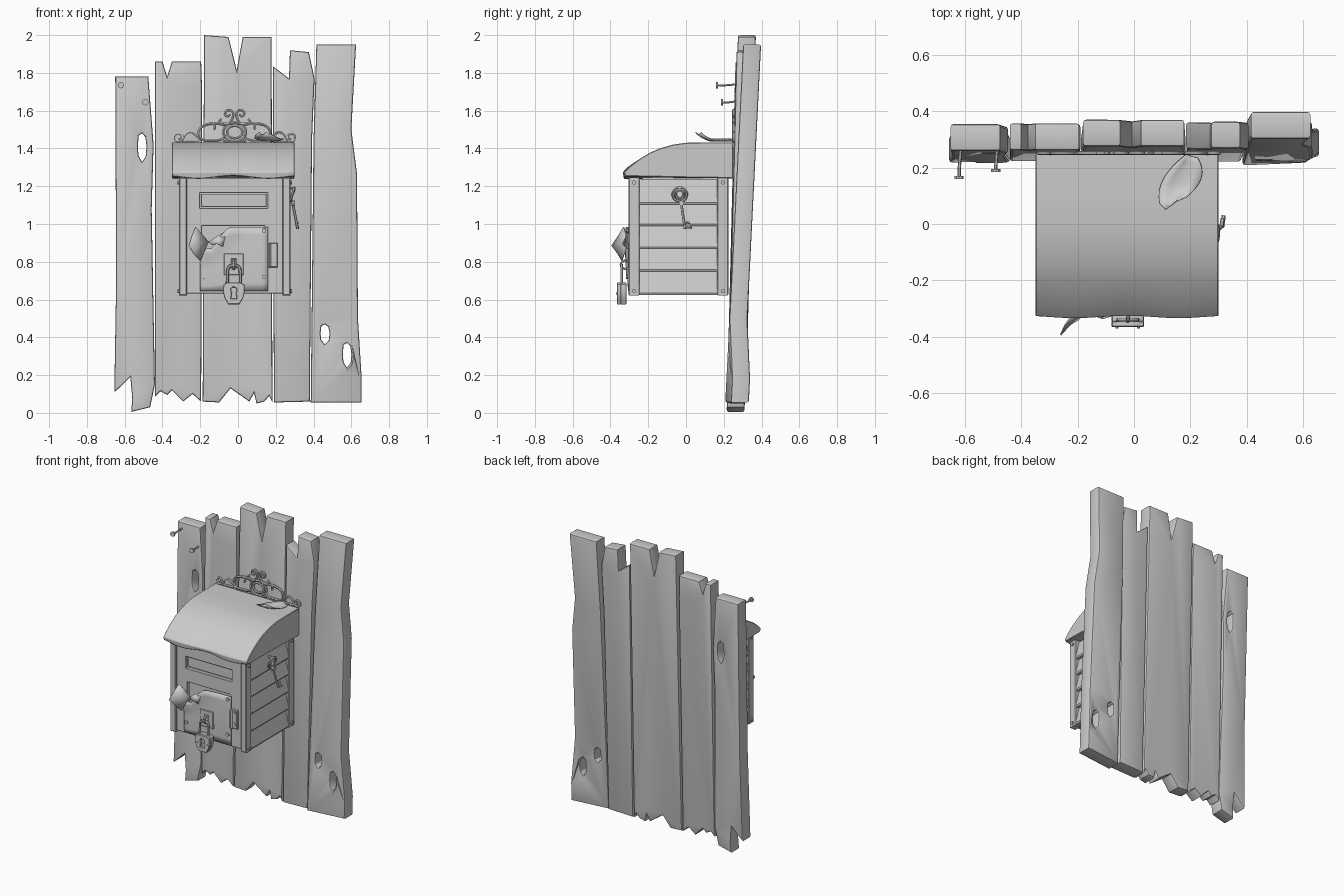
import bpy, bmesh, math
from math import sin, cos, pi

if "Cube" in bpy.data.objects:
    bpy.data.objects.remove(bpy.data.objects["Cube"])

CX = -0.0175                      # mailbox centre line
mir = lambda x: 2 * CX - x


def add(name, bm):
    bmesh.ops.remove_doubles(bm, verts=bm.verts, dist=1e-5)
    bmesh.ops.recalc_face_normals(bm, faces=bm.faces)
    me = bpy.data.meshes.new(name)
    bm.to_mesh(me)
    bm.free()
    ob = bpy.data.objects.new(name, me)
    bpy.context.collection.objects.link(ob)
    return ob


def from_curve(name, cu, place=None):
    tmp = bpy.data.objects.new(name + "_tmp", cu)
    bpy.context.collection.objects.link(tmp)
    dg = bpy.context.evaluated_depsgraph_get()
    me = bpy.data.meshes.new_from_object(tmp.evaluated_get(dg))
    bm = bmesh.new()
    bm.from_mesh(me)
    bpy.data.objects.remove(tmp)
    bpy.data.meshes.remove(me)
    if place:
        for v in bm.verts:
            v.co = place(*v.co)
    return add(name, bm)


def slab(name, loops, y0, y1, bevel=0.004, warp=None, res=0):
    """Outline (plus hole loops) in x,z thickened from y0 to y1 with rounded rims."""
    cu = bpy.data.curves.new(name, 'CURVE')
    cu.dimensions, cu.fill_mode = '2D', 'BOTH'
    half = (y1 - y0) / 2
    cu.extrude, cu.bevel_depth, cu.offset = half - bevel, bevel, -bevel
    cu.bevel_resolution = res
    for pts in loops:
        s = cu.splines.new('POLY')
        s.points.add(len(pts) - 1)
        for p, (x, z) in zip(s.points, pts):
            p.co = (x, z, 0, 1)
        s.use_cyclic_u = True
    shift = warp or (lambda x, z: 0)
    return from_curve(name, cu, lambda u, v, w: (u, y0 + half + w + shift(u, v), v))


def rect(x0, x1, z0, z1):
    return [(x0, z0), (x1, z0), (x1, z1), (x0, z1)]


def box(name, x0, x1, y0, y1, z0, z1, bevel=0.004):
    return slab(name, [rect(x0, x1, z0, z1)], y0, y1, bevel)


def tubes(name, paths, r, closed=False):
    cu = bpy.data.curves.new(name, 'CURVE')
    cu.dimensions, cu.bevel_depth, cu.bevel_resolution = '3D', r, 1
    cu.use_fill_caps, cu.resolution_u = True, 3
    for pts in paths:
        s = cu.splines.new('NURBS')
        s.points.add(len(pts) - 1)
        for p, co in zip(s.points, pts):
            p.co = (*co, 1)
        s.order_u = min(3, len(pts))
        s.use_endpoint_u, s.use_cyclic_u = not closed, closed
    return from_curve(name, cu)


def disc(name, loc, r, depth, axis):
    bpy.ops.mesh.primitive_cylinder_add(vertices=10, radius=r, depth=depth, location=loc,
        rotation=(pi / 2, 0, 0) if axis == 'y' else (0, pi / 2, 0))
    bpy.context.object.name = name


def loft(name, rows, caps=False):
    bm = bmesh.new()
    vs = [[bm.verts.new(p) for p in row] for row in rows]
    n = len(rows[0])
    for a, b in zip(vs, vs[1:]):
        for i in range(n if caps else n - 1):
            j = (i + 1) % n
            bm.faces.new((a[i], a[j], b[j], b[i]))
    if caps:
        bm.faces.new(vs[0])
        bm.faces.new(vs[-1])
    return add(name, bm)


def thicken(ob, t):
    m = ob.modifiers.new("thickness", 'SOLIDIFY')
    m.thickness, m.offset = t, 0


def blob(cx, cz, rx, rz, n=8):
    """Slightly irregular knot-hole outline."""
    return [(cx + rx * (1 + .15 * sin(3 * i)) * cos(2 * pi * i / n),
             cz + rz * (1 + .1 * cos(2 * i)) * sin(2 * pi * i / n)) for i in range(n)]


# fence planks: broken outlines, leaning back
planks = [
    ([(-.65, 1.78), (-.475, 1.78), (-.447, 1.42), (-.457, 1.08), (-.44, .15), (-.465, .03),
      (-.565, .005), (-.56, .08), (-.57, .19), (-.625, .135), (-.655, .11), (-.645, .7)],
     [blob(-.508, 1.41, .024, .075)], .215, .265),
    ([(-.44, 1.86), (-.40, 1.86), (-.375, 1.78), (-.35, 1.86), (-.195, 1.86), (-.19, 1.7), (-.195, .06),
      (-.24, .10), (-.29, .06), (-.35, .12), (-.375, .095), (-.41, .115), (-.44, .085)], [], .22, .265),
    ([(-.18, 2.0), (-.05, 1.99), (-.007, 1.815), (.025, 1.99), (.178, 1.99), (.182, .055), (.165, .09),
      (.14, .06), (.098, .05), (.085, .105), (.06, .06), (-.04, .13), (-.10, .055), (-.187, .06)], [], .22, .275),
    ([(.185, 1.835), (.27, 1.77), (.275, 1.92), (.375, 1.91), (.405, 1.77), (.392, 1.45), (.38, .06),
      (.19, .055)], [], .22, .27),
    ([(.415, 1.95), (.625, 1.95), (.60, 1.5), (.63, 1.265), (.635, .5), (.655, .18), (.655, .055),
      (.385, .055), (.40, 1.45)],
     [blob(.46, .42, .025, .052), blob(.577, .31, .024, .065)], .205, .305)]
for i, (outline, holes, yb, yt) in enumerate(planks):
    def lean(x, z, d=yt - yb, i=i):
        twist = .03 if i == 4 and x > .62 and z < .3 else 0
        return d * z / 2 + twist
    slab(f"fence_plank_{i + 1}", [outline] + holes, yb, yb + .095, .01, lean, 1)

# loose nails in the left plank
for i, (x, z, y) in enumerate([(-.62, 1.735, .165), (-.49, 1.645, .19)]):
    tubes(f"nail_{i + 1}", [[(x, y, z), (x, y + .03, z - .004), (x + .005, .26, z + .004)]], .006)
    disc(f"nail_head_{i + 1}", (x, y, z), .017, .01, 'y')

# mailbox body and pierced front panel
box("body_core", -.27, .235, -.235, .215, .635, 1.245)
slab("front_panel", [rect(-.28, .245, .632, 1.245), rect(-.20, .155, 1.085, 1.165),
                     rect(-.19, .14, .72, .99)], -.29, -.262, .003)
box("letter_slot_flap", -.195, .15, -.272, -.262, 1.09, 1.16, .002)

# posts, louvred side slats and rivets on both sides
for side, f in (("right", lambda x: x), ("left", mir)):
    for end, y0, y1 in (("front", -.305, -.245), ("back", .165, .225)):
        xs = sorted((f(.235), f(.277)))
        box(f"{side}_{end}_post", *xs, y0, y1, .622, 1.245, .005)
        for z in (.645, 1.22):
            disc(f"{side}_post_rivet", (f(.279), (y0 + y1) / 2, z), .011, .012, 'x')
    levels = [1.235, 1.11, .995, .875, .755, .63]
    for i, (zt, zb) in enumerate(zip(levels, levels[1:])):
        prof = [(f(.232), zt), (f(.248), zt), (f(.277), zb + .004), (f(.273), zb - .006), (f(.232), zb)]
        slab(f"{side}_slat_{i + 1}", [prof], -.247, .168, .002,)

# curved roof with a dented front lip
arc = [(-.33, 1.275), (-.30, 1.305), (-.245, 1.345), (-.19, 1.378), (-.14, 1.4), (-.07, 1.42),
       (0, 1.43), (.10, 1.432), (.25, 1.432), (.25, 1.242)]
rows = []
for i in range(15):
    x = -.35 + .65 * i / 14
    w = .008 * sin(x * 17 + 2)
    rows.append([(x, -.325 + w * .6, 1.247 + w)] + [(x, y + (w * .5 if k < 2 else 0), z)
                for k, (y, z) in enumerate(arc)])
roof = loft("roof", rows, True)
m = roof.modifiers.new("edge", 'BEVEL')
m.width, m.segments, m.angle_limit = .004, 1, math.radians(50)

# curled leaf on the roof
rows = []
for i in range(10):
    t = i / 9
    cx, cy = .205 - .075 * t, .24 - .175 * t
    half = .003 + .066 * sin(pi * min(1, t * .82 + .06)) ** .8 * (1 if t < .97 else .5)
    rows.append([(cx + half * s, cy - .02 * s * (t - .3) * -1,
                  1.438 + .012 * s * s + .035 * max(0, t - .55) ** 2 / .2) for s in (-1, -.5, 0, .5, 1)])
thicken(loft("roof_leaf", rows), .004)


# scrollwork crest: one half described, then mirrored
def spiral(cx, cz, r0, r1, a0, a1, n=12):
    return [(cx + (r0 + (r1 - r0) * i / n) * cos(a0 + (a1 - a0) * i / n),
             cz + (r0 + (r1 - r0) * i / n) * sin(a0 + (a1 - a0) * i / n)) for i in range(n + 1)]


half_crest = [
    spiral(.034, 1.582, .006, .029, -3, 3.6) + [(.016, 1.55), (.035, 1.525), (.07, 1.525), (.088, 1.545), (.07, 1.555)],
    [(.012, 1.53), (.06, 1.53), (.12, 1.535), (.175, 1.52), (.195, 1.48), (.175, 1.442), (.12, 1.442), (.06, 1.445), (.05, 1.47)],
    [(.11, 1.50), (.095, 1.52), (.12, 1.535)],
    [(.18, 1.445), (.205, 1.475), (.235, 1.49), (.262, 1.475), (.27, 1.45), (.29, 1.438)]
    + spiral(.297, 1.46, .027, .007, -1.3, 5),
    [(.19, 1.44), (.24, 1.438), (.28, 1.438)]]
tubes("crest_scrolls", [[(CX + s * u, .252, z) for u, z in p] for s in (1, -1) for p in half_crest], .0075)
ring = lambda rx, rz, cz: [(CX + rx * cos(i * pi / 6), .252, cz + rz * sin(i * pi / 6)) for i in range(12)]
tubes("crest_rings", [ring(.062, .052, 1.487), ring(.042, .034, 1.487)], .0075, True)
tubes("crest_base", [[(CX - .06, .252, 1.44), (CX, .252, 1.432), (CX + .06, .252, 1.44)]], .0075)

# door: gently bulged sheet with its upper left corner torn and folded out
rows = []
for i in range(13):
    x = -.20 + .36 * i / 12
    top = .985 - .115 * max(0, min(1, (-.04 - x) / .1)) ** 1.3
    row = []
    for k in range(9):
        z = .645 + (top - .645) * k / 8
        peel = max(0, (z - .8) - (x + .12))
        row.append((x, -.303 - .004 * sin(pi * k / 8) - (.12 * peel if z > .8 else 0), z))
    rows.append(row)
thicken(loft("door", rows), .008)
thicken(loft("folded_door_corner", [[(-.26, -.393, .885), (-.232, -.36, .84), (-.20, -.34, .805)],
                                   [(-.245, -.36, .935), (-.21, -.338, .895), (-.178, -.322, .855)],
                                   [(-.225, -.33, .985), (-.19, -.318, .945), (-.155, -.31, .905)]]), .005)
thicken(loft("torn_strip", [[(-.155, -.31, .905), (-.12, -.318, .93), (-.06, -.31, .965)],
                            [(-.14, -.325, .89), (-.11, -.335, .895), (-.08, -.325, .88)]]), .005)
for x, z in ((-.18, .72), (.138, .72), (.138, .965)):
    disc("door_rivet", (x, -.311, z), .012, .014, 'y')
box("hinge_plate", .165, .21, -.308, -.29, .77, .90)
box("hinge_barrel", .155, .175, -.32, -.295, .77, .90, .007)
for z in (.805, .88):
    disc("hinge_rivet", (.192, -.309, z), .01, .012, 'y')

# hasp, padlock with keyhole
LX = -.022
slab("hasp_plate", [rect(LX - .052, LX + .052, .73, .845), rect(LX - .012, LX + .012, .765, .815)], -.318, -.304, .003)
tubes("hasp_loop", [[(LX, -.31, .81), (LX, -.345, .805), (LX, -.345, .765), (LX, -.31, .76)]], .007)
tubes("padlock_shackle", [[(LX + u, -.34, z) for u, z in
      ((-.035, .67), (-.035, .74), (-.03, .775), (0, .785), (.03, .775), (.035, .74), (.035, .67))]], .008)
half_lock = [(.035, .69), (.055, .68), (.058, .645), (.05, .61), (.03, .575)]
lock = [(LX + u, z) for u, z in half_lock] + [(LX - u, z) for u, z in half_lock[::-1]]
keyhole = [(LX + .016 * cos(a), .65 + .016 * sin(a)) for a in [(-50 + 40 * i) * pi / 180 for i in range(8)]]
keyhole += [(LX - .015, .605), (LX + .015, .605)]
slab("padlock_face", [lock, keyhole], -.365, -.345, .003)
slab("padlock_back", [lock], -.347, -.315, .003)
for s in (-1, 1):
    disc("padlock_rivet", (LX + s * .038, -.366, .632), .006, .008, 'y')

# key hanging on the right side
tubes("key_bow", [[(.288 + .01 * sin(a), -.033 + r * cos(a), 1.157 + r * sin(a))
      for a in [i * pi / 6 for i in range(12)]] for r in (.038, .022)], .007, True)
tubes("key_hook", [[(.25, -.033, 1.19), (.305, -.033, 1.19)]], .007)
tubes("key_shaft", [[(.288, -.027, 1.12), (.315, -.005, .975)],
                    [(.313, -.007, .985), (.318, .03, .98)],
                    [(.310, -.009, 1.01), (.314, .02, 1.005)]], .0075)
disc("key_collar", (.291, -.025, 1.11), .014, .02, 'x')

# smooth shading with crisp edges
bpy.ops.object.select_all(action='SELECT')
bpy.context.view_layer.objects.active = bpy.data.objects["roof"]
bpy.ops.object.shade_smooth_by_angle(angle=math.radians(30))
